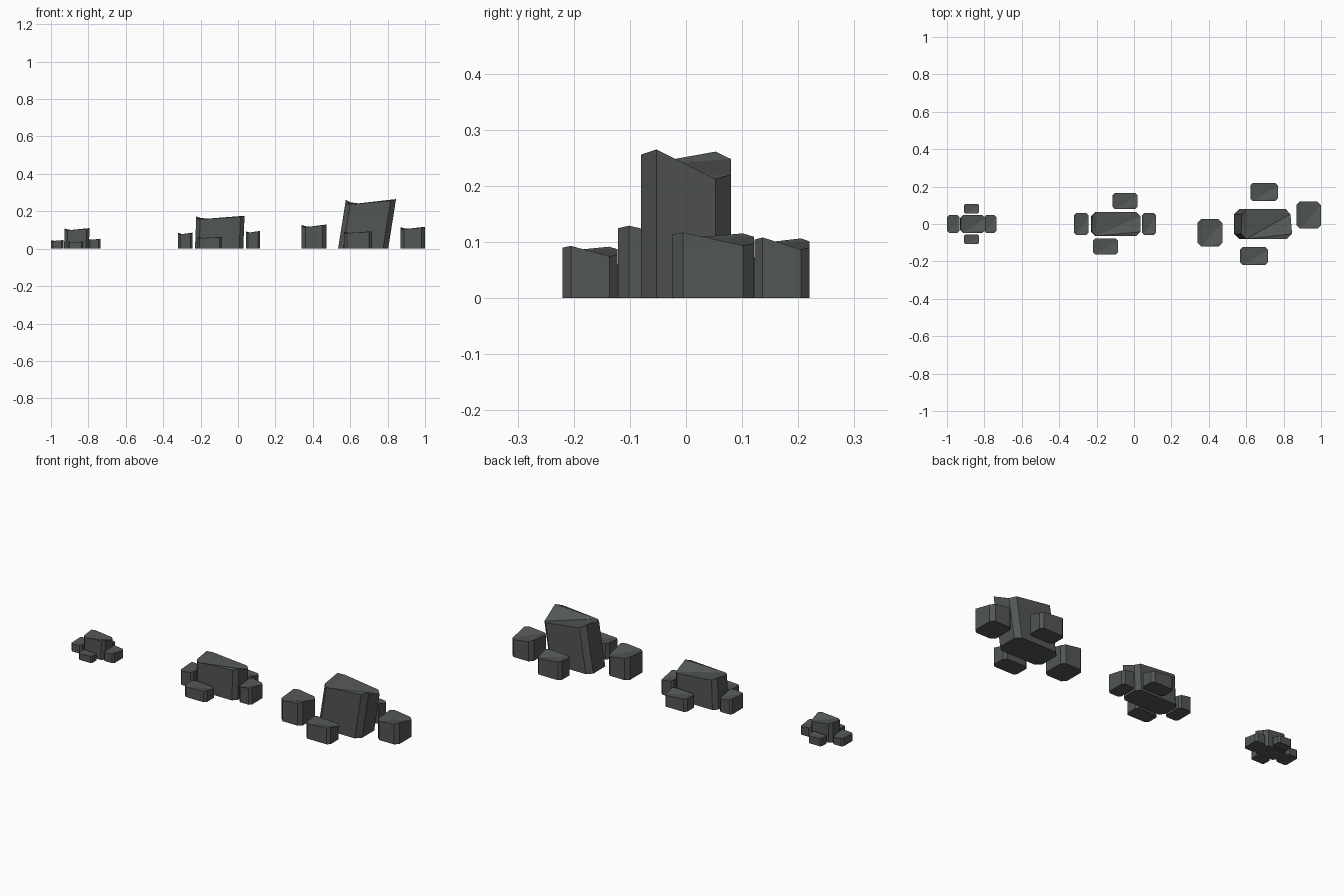
import bpy

if "Cube" in bpy.data.objects:
    bpy.data.objects.remove(bpy.data.objects["Cube"])

stone = bpy.data.materials.new("dark_stone")
stone.diffuse_color = (0.085, 0.095, 0.085, 1)
stone.use_nodes = True
stone.node_tree.nodes["Principled BSDF"].inputs["Base Color"].default_value = stone.diffuse_color

# relative rim heights: two high opposite corners, valley on the diagonal
RIM = [0.895, 0.965, 1.0, 0.80, 0.83, 0.935, 0.985, 0.91]


def rock(name, x0, x1, y0, y1, h, lean=0.0, cut=0.15):
    """Chamfered block with an uneven faceted top, top shifted by lean in x."""
    c = cut * min(x1 - x0, y1 - y0)
    ring = [(x0 + c, y0), (x1 - c, y0), (x1, y0 + c), (x1, y1 - c),
            (x1 - c, y1), (x0 + c, y1), (x0, y1 - c), (x0, y0 + c)]
    verts = [(x, y, 0) for x, y in ring]
    verts += [(x + lean * r, y, h * r) for (x, y), r in zip(ring, RIM)]
    faces = [tuple(reversed(range(8)))]
    faces += [(i, (i + 1) % 8, (i + 1) % 8 + 8, i + 8) for i in range(8)]
    faces += [(8, 8 + i, 9 + i) for i in range(1, 7)]
    me = bpy.data.meshes.new(name)
    me.from_pydata(verts, [], faces)
    me.materials.append(stone)
    ob = bpy.data.objects.new(name, me)
    bpy.context.collection.objects.link(ob)


# small cluster
rock("small_rock_main", -0.93, -0.797, -0.047, 0.047, 0.11, 0.003, 0.17)
rock("small_rock_left", -1.0, -0.934, -0.047, 0.047, 0.046)
rock("small_rock_right", -0.80, -0.735, -0.047, 0.047, 0.053)
rock("small_rock_back", -0.91, -0.828, 0.055, 0.108, 0.046)
rock("small_rock_front", -0.91, -0.828, -0.108, -0.055, 0.038)

# medium cluster
rock("medium_rock_main", -0.23, 0.028, -0.064, 0.064, 0.176, 0.007, 0.17)
rock("medium_rock_left", -0.32, -0.242, -0.058, 0.058, 0.086)
rock("medium_rock_right", 0.042, 0.118, -0.058, 0.058, 0.095)
rock("medium_rock_back", -0.115, 0.02, 0.08, 0.166, 0.076)
rock("medium_rock_front", -0.22, -0.085, -0.164, -0.078, 0.063)

# large cluster with the leaning main rock
rock("large_rock_main", 0.535, 0.803, -0.08, 0.08, 0.265, 0.042, 0.17)
rock("large_rock_left", 0.34, 0.472, -0.121, 0.026, 0.129)
rock("large_rock_right", 0.868, 1.0, -0.025, 0.121, 0.117)
rock("large_rock_back", 0.622, 0.77, 0.122, 0.22, 0.108)
rock("large_rock_front", 0.567, 0.716, -0.22, -0.122, 0.093)
